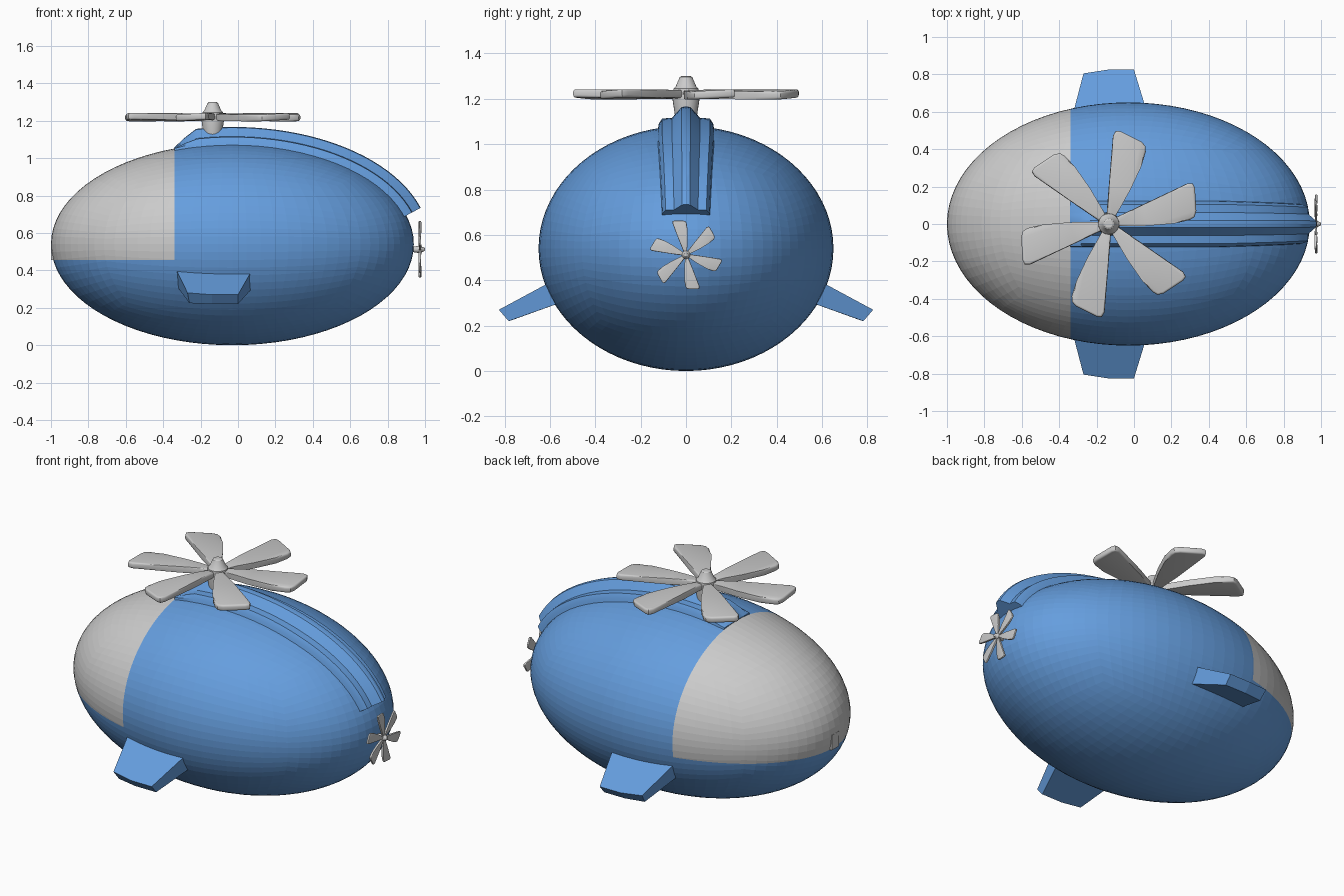
import bpy, bmesh
from math import sin, cos, tan, pi, radians
from mathutils import Matrix, Vector

if "Cube" in bpy.data.objects:
    bpy.data.objects.remove(bpy.data.objects["Cube"])

blue = bpy.data.materials.new("blue_paint")
blue.diffuse_color = (0.13, 0.34, 0.73, 1)
blue.use_nodes = True
blue.node_tree.nodes["Principled BSDF"].inputs["Base Color"].default_value = blue.diffuse_color

CX, CZ = -0.03, 0.54             # body centre
A, B, C = 0.97, 0.65, 0.54       # body half sizes in x, y, z


def finish(name, bm, mat=None, smooth=None):
    bmesh.ops.recalc_face_normals(bm, faces=bm.faces)
    me = bpy.data.meshes.new(name)
    bm.to_mesh(me)
    bm.free()
    ob = bpy.data.objects.new(name, me)
    bpy.context.collection.objects.link(ob)
    if mat:
        me.materials.append(mat)
    if smooth:
        bpy.ops.object.select_all(action='DESELECT')
        ob.select_set(True)
        bpy.context.view_layer.objects.active = ob
        bpy.ops.object.shade_smooth_by_angle(angle=radians(smooth))
    return ob


def loft(bm, rings):
    """Skin a list of closed rings and cap both ends."""
    vs = [[bm.verts.new(p) for p in r] for r in rings]
    n = len(vs[0])
    for a, b in zip(vs, vs[1:]):
        for i in range(n):
            bm.faces.new((a[i], a[(i + 1) % n], b[(i + 1) % n], b[i]))
    bm.faces.new(vs[0])
    bm.faces.new(vs[-1][::-1])


# Egg-shaped body, split into blue hull and grey canopy
def body_part(name, canopy, mat):
    bm = bmesh.new()
    bmesh.ops.create_cube(bm, size=2)
    bmesh.ops.subdivide_edges(bm, edges=bm.edges[:], cuts=19, use_grid_fill=True)
    for v in bm.verts:
        d = Vector([tan(c * pi / 4) for c in v.co]).normalized()
        v.co = (CX + A * d.x, B * d.y, CZ + C * d.z)
    for co, no in (((-0.34, 0, 0), (1, 0, 0)), ((0, 0, 0.455), (0, 0, 1))):
        bmesh.ops.bisect_plane(bm, geom=bm.verts[:] + bm.edges[:] + bm.faces[:],
                               plane_co=co, plane_no=no)
    drop = []
    for f in bm.faces:
        c = f.calc_center_median()
        if (c.x < -0.34 and c.z > 0.455) != canopy:
            drop.append(f)
    bmesh.ops.delete(bm, geom=drop, context='FACES')
    finish(name, bm, mat)


body_part("hull", False, blue)
body_part("canopy", True, None)

# Small plate on the nose
bm = bmesh.new()
bmesh.ops.create_cube(bm, size=1, matrix=Matrix.Translation((-0.98, 0, 0.5))
                      @ Matrix.Diagonal((0.04, 0.07, 0.09, 1)))
finish("nose_plate", bm)

# Spine fairing swept over the top of the body
half = [(0.13, -0.05), (0.12, 0.01), (0.105, 0.033), (0.062, 0.036),
        (0.045, 0.055), (0.02, 0.083)]
section = half + [(0, 0.087)] + [(-y, h) for y, h in reversed(half)]
angles = [108.7, 105, 101] + [97 - i * 80.5 / 24 for i in range(25)]
rings = []
for deg in angles:
    t = radians(deg)
    n = Vector((cos(t) / A, 0, sin(t) / C)).normalized()
    p = Vector((CX + A * cos(t), 0, CZ + C * sin(t)))
    k = min(1, (108.7 - deg) / 7.7 + 0.05)
    w = 1 - 0.15 * max(0, (60 - deg) / 44)
    rings.append([p + n * (h * k if h > 0 else h) + Vector((0, y * w, 0))
                  for y, h in section])
bm = bmesh.new()
loft(bm, rings)
finish("spine_fairing", bm, blue, 25)

# Side fins: top and bottom outlines from root to tip, (x, y, z)
top = [(-0.35, 0.50, 0.445), (-0.27, 0.805, 0.28), (-0.14, 0.825, 0.27),
       (0.0, 0.825, 0.27), (0.10, 0.50, 0.445)]
low = [(-0.33, 0.50, 0.32), (-0.26, 0.765, 0.225), (-0.14, 0.782, 0.22),
       (0.0, 0.782, 0.22), (0.09, 0.50, 0.32)]
for name, s in (("fin_left", -1), ("fin_right", 1)):
    bm = bmesh.new()
    loft(bm, [[(x, s * y, z) for x, y, z in r] for r in (low, top)])
    finish(name, bm, blue)

# Rotors: lathed hub with six bevelled paddle blades
blade = [(0.03, -0.02), (0.1, -0.04), (0.2, -0.07), (0.34, -0.1), (0.42, -0.106),
         (0.45, -0.098), (0.468, -0.07), (0.497, 0.05), (0.493, 0.075),
         (0.465, 0.084), (0.2, 0.045), (0.03, 0.02)]
hub = [(0.046, -0.11), (0.06, -0.02), (0.055, 0.025), (0.045, 0.035),
       (0.028, 0.075), (0.02, 0.08)]


def rotor(name, frame, start):
    bm = bmesh.new()
    loft(bm, [[(r * cos(i * pi / 12), r * sin(i * pi / 12), z) for i in range(24)]
              for r, z in hub])
    bm.transform(frame)
    finish(name + "_hub", bm, None, 30)
    for i in range(6):
        bm = bmesh.new()
        loft(bm, [[(x, y, z) for x, y in blade] for z in (-0.018, 0.018)])
        rims = [e for e in bm.edges if abs(e.verts[0].co.z - e.verts[1].co.z) < 1e-5]
        bmesh.ops.bevel(bm, geom=rims, offset=0.011, segments=3, profile=0.5,
                        affect='EDGES')
        bm.transform(frame @ Matrix.Rotation(radians(start + 60 * i), 4, 'Z')
                     @ Matrix.Rotation(radians(3), 4, 'X'))
        finish(f"{name}_blade_{i + 1}", bm, None, 40)


rotor("main_rotor", Matrix.Translation((-0.135, 0, 1.22)), 17)
# Tail propeller faces along +x: local x, y, z become world y, z, x
turn = Matrix(((0, 0, 1, 0), (1, 0, 0, 0), (0, 1, 0, 0), (0, 0, 0, 1)))
rotor("tail_propeller", Matrix.Translation((0.973, 0, 0.512)) @ turn
      @ Matrix.Scale(0.32, 4), 43)
